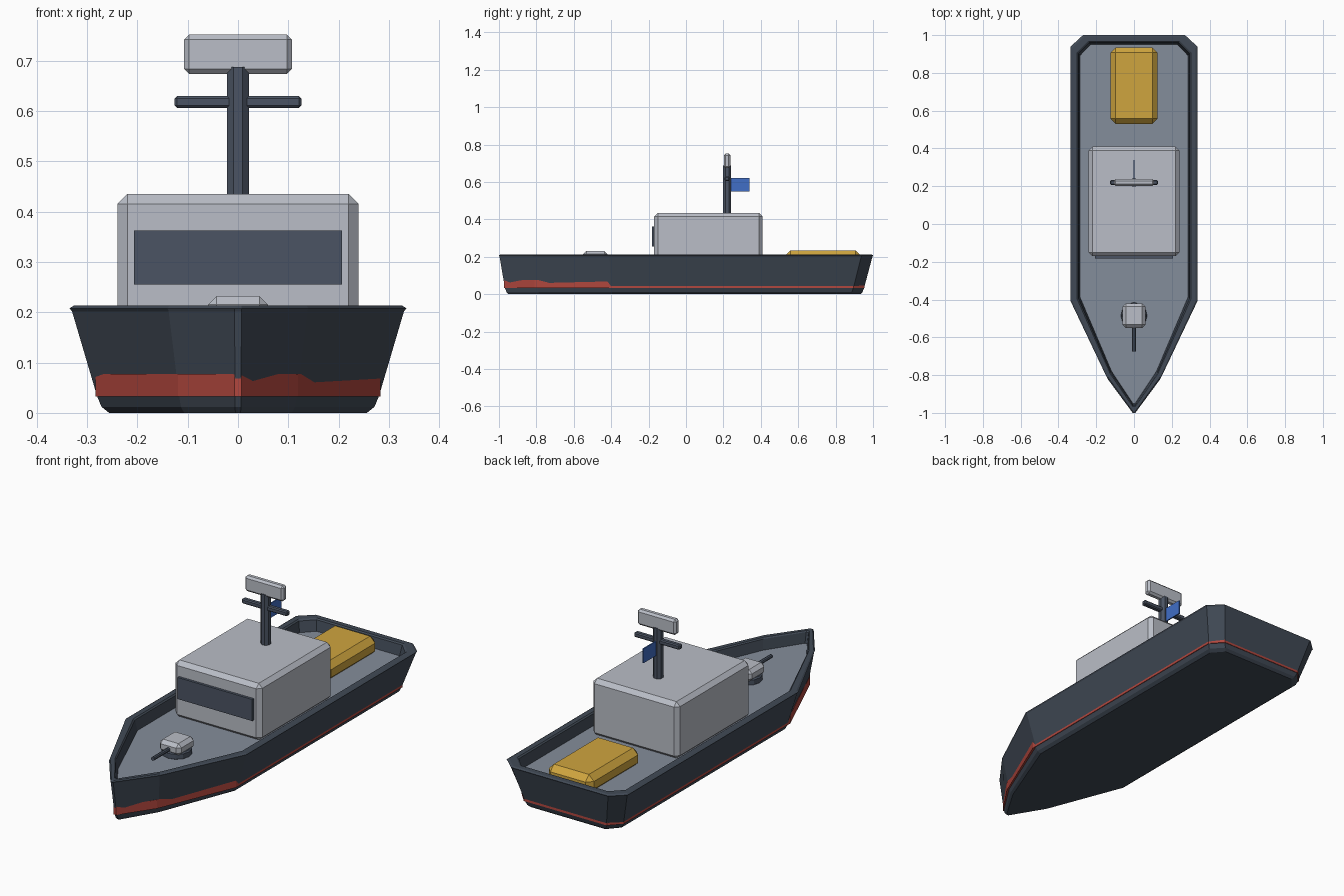
import bpy
import bmesh
from math import pi
from mathutils import Matrix

if "Cube" in bpy.data.objects:
    bpy.data.objects.remove(bpy.data.objects["Cube"], do_unlink=True)


def material(name, code):
    rgb = [int(code[i:i + 2], 16) / 255 for i in (0, 2, 4)]
    rgba = [c / 12.92 if c < 0.04 else ((c + 0.055) / 1.055) ** 2.4 for c in rgb] + [1]
    mat = bpy.data.materials.new(name)
    mat.use_nodes = True
    mat.diffuse_color = rgba
    mat.node_tree.nodes["Principled BSDF"].inputs["Base Color"].default_value = rgba
    return mat


HULL = material("hull slate", "414a56")
DARK = material("dark steel", "4b5463")
DECK = material("deck grey", "848d9b")
LIGHT = material("light grey", "babec7")
RED = material("waterline red", "b2473e")
YELLOW = material("cargo yellow", "cfa53e")
BLUE = material("flag blue", "416ec6")


def finish(name, bm, *mats):
    bmesh.ops.recalc_face_normals(bm, faces=bm.faces)
    mesh = bpy.data.meshes.new(name)
    bm.to_mesh(mesh)
    bm.free()
    for mat in mats:
        mesh.materials.append(mat)
    obj = bpy.data.objects.new(name, mesh)
    bpy.context.collection.objects.link(obj)
    return obj


def box(name, low, high, mat, bevel=0):
    bm = bmesh.new()
    bmesh.ops.create_cube(bm, size=1)
    for v in bm.verts:
        v.co = [(a + b) / 2 + c * (b - a) for a, b, c in zip(low, high, v.co)]
    if bevel:
        bmesh.ops.bevel(bm, geom=bm.edges[:], offset=bevel, segments=1, affect='EDGES')
    return finish(name, bm, mat)


def cylinder(name, center, radius, depth, sides, mat, rotation=Matrix(), bevel=0):
    bm = bmesh.new()
    bmesh.ops.create_cone(bm, cap_ends=True, segments=sides, radius1=radius,
                          radius2=radius, depth=depth)
    if bevel:
        rims = [e for e in bm.edges if abs(e.verts[0].co.z - e.verts[1].co.z) < 0.001]
        bmesh.ops.bevel(bm, geom=rims, offset=bevel, segments=1, affect='EDGES')
    bmesh.ops.transform(bm, matrix=Matrix.Translation(center) @ rotation, verts=bm.verts)
    return finish(name, bm, mat)


def loft(bm, rings):
    """Skin mirrored half outlines, capping the first and last."""
    loops = [[bm.verts.new(p) for p in half + [(-x, y, z) for x, y, z in reversed(half)]]
             for half in rings]
    for a, b in zip(loops, loops[1:]):
        for i in range(len(a)):
            j = (i + 1) % len(a)
            bm.faces.new((a[i], a[j], b[j], b[i]))
    bm.faces.new(loops[0])
    return bm.faces.new(loops[-1])


# Hull: flared shell, rim, inner bulwark and sunken deck
outline = [(0.007, -1), (0.14, -0.82), (0.335, -0.41), (0.335, 0.94), (0.27, 1)]


def ring(z, sx, sy, shift=0):
    return [(x * sx, y * sy + shift, z) for x, y in outline]


bm = bmesh.new()
deck = loft(bm, [ring(0, 0.765, 0.94, -0.008), ring(0.012, 0.81, 0.952, -0.008),
                 ring(0.033, 0.836, 0.96, -0.008), ring(0.202, 0.985, 0.997),
                 ring(0.208, 1, 1), ring(0.213, 0.975, 0.992),
                 ring(0.213, 0.9, 0.967), ring(0.207, 0.88, 0.96),
                 ring(0.155, 0.85, 0.95)])
deck.material_index = 1
finish("hull", bm, HULL, DECK)

# Waterline band standing slightly proud of the sloping hull
band = [(0.007, -0.974), (0.119, -0.81), (0.2835, -0.42), (0.2835, 0.896), (0.23, 0.955)]
bm = bmesh.new()
loft(bm, [[(x, y, z) for x, y in band] for z in (0.033, 0.077)])
finish("waterline_band", bm, RED)

# Cabin, window and cargo
box("cabin", (-0.24, -0.17, 0.15), (0.24, 0.41, 0.435), LIGHT, 0.02)
box("cabin_window", (-0.207, -0.183, 0.255), (0.207, -0.165, 0.363), DARK)
box("cargo_cover", (-0.125, 0.53, 0.14), (0.125, 0.935, 0.235), YELLOW, 0.028)

# Mast with yard, radar and flag
cylinder("mast", (0, 0.22, 0.555), 0.0235, 0.266, 8, DARK, Matrix.Rotation(pi / 8, 4, 'Z'))
box("mast_yard", (-0.126, 0.207, 0.606), (0.126, 0.233, 0.63), DARK, 0.005)
box("radar", (-0.107, 0.202, 0.674), (0.107, 0.238, 0.752), LIGHT, 0.01)
box("flag", (-0.003, 0.235, 0.55), (0.003, 0.34, 0.622), BLUE)

# Deck gun
cylinder("gun_base", (0, -0.485, 0.168), 0.07, 0.036, 12, DARK, bevel=0.006)
box("gun_turret", (-0.06, -0.55, 0.172), (0.06, -0.42, 0.232), LIGHT, 0.017)
cylinder("gun_barrel", (0, -0.6, 0.198), 0.0095, 0.15, 8, DARK, Matrix.Rotation(pi / 2, 4, 'X'))
